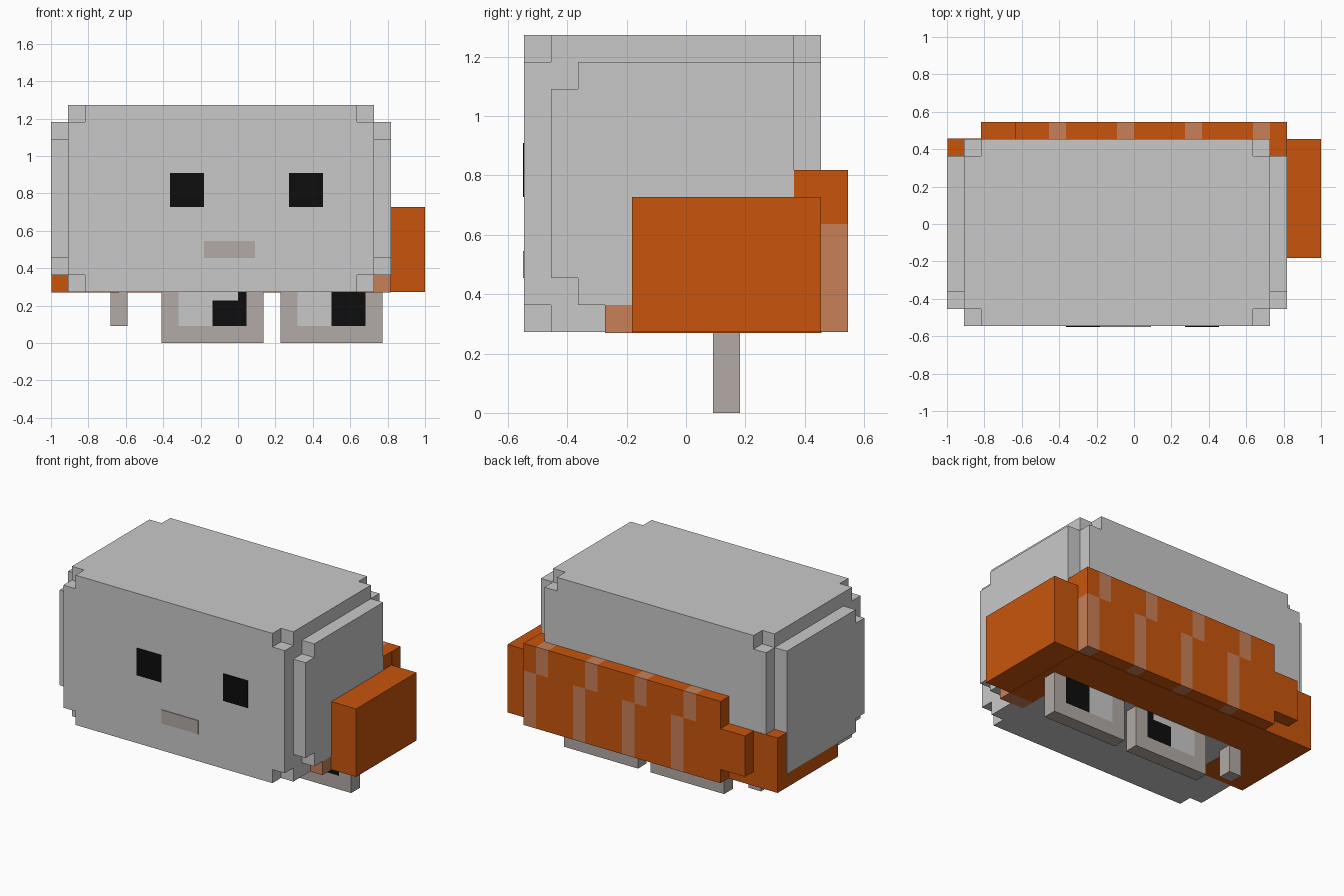
import bpy, bmesh

if "Cube" in bpy.data.objects:
    bpy.data.objects.remove(bpy.data.objects["Cube"])

U = 1 / 11          # one block of the model
E = 0.03            # small offset in blocks, keeps overlapping faces apart

COLOURS = {
    "light grey": (0.584, 0.584, 0.584),
    "orange": (0.578, 0.091, 0.004),
    "pale orange": (0.578, 0.216, 0.098),
    "taupe": (0.445, 0.402, 0.376),
    "black": (0.004, 0.004, 0.004),
}
MATS = []
for name, rgb in COLOURS.items():
    m = bpy.data.materials.new(name)
    m.diffuse_color = (*rgb, 1)
    m.use_nodes = True
    m.node_tree.nodes["Principled BSDF"].inputs["Base Color"].default_value = m.diffuse_color
    MATS.append(m)
GREY, ORANGE, PALE, TAUPE, BLACK = range(5)


def blocks(name, xs, ys, zs, fill):
    """Outer skin of a grid of blocks. fill(x, y, z) gives the colour of the
    block at that centre, or None for an empty one."""
    axes = (xs, ys, zs)
    cells = {}
    for i in range(len(xs) - 1):
        for j in range(len(ys) - 1):
            for k in range(len(zs) - 1):
                c = fill(*((a[n] + a[n + 1]) / 2 for a, n in zip(axes, (i, j, k))))
                if c is not None:
                    cells[i, j, k] = c
    bm = bmesh.new()
    verts = {}

    def vert(p):
        if p not in verts:
            verts[p] = bm.verts.new([a[n] * U for a, n in zip(axes, p)])
        return verts[p]

    for cell, colour in cells.items():
        for d in range(3):
            for side in (0, 1):
                other = list(cell)
                other[d] += 2 * side - 1
                if tuple(other) in cells:
                    continue
                ring = []
                for s, t in ((0, 0), (1, 0), (1, 1), (0, 1)):
                    p = list(cell)
                    p[d] += side
                    p[(d + 1) % 3] += s
                    p[(d + 2) % 3] += t
                    ring.append(vert(tuple(p)))
                f = bm.faces.new(ring if side else ring[::-1])
                f.material_index = colour
    mesh = bpy.data.meshes.new(name)
    bm.to_mesh(mesh)
    bm.free()
    for m in MATS:
        mesh.materials.append(m)
    ob = bpy.data.objects.new(name, mesh)
    bpy.context.collection.objects.link(ob)
    return ob


def box(name, x, y, z, colour):
    return blocks(name, x, y, z, lambda *c: colour)


# Head: a box with one block missing at each of its eight corners
def head_fill(x, y, z):
    corner = (x < -9 or x > 7) and (y < -5 or y > 4) and (z < 4 or z > 13)
    return None if corner else GREY


blocks("head", (-10, -9, 7, 8), (-6, -5, 4, 5), (3, 4, 13, 14), head_fill)


# Side panels with notched front corners
def cheek_fill(x, y, z):
    return None if y < -4 and (z < 5 or z > 12) else GREY


for name, x in (("left_side_panel", -11), ("right_side_panel", 8)):
    blocks(name, (x, x + 1), (-5, -4, 4), (4, 5, 12, 13), cheek_fill)

# Face details as thin plates
for name, x in (("left_eye", -4), ("right_eye", 3)):
    box(name, (x, x + 2), (-6.05, -6), (8, 10), BLACK)
box("mouth", (-2, 1), (-6.05, -6), (5, 6), TAUPE)


# Scarf back with stepped stripes and a shorter left end
def scarf_fill(x, y, z):
    if x < -7 and not 4 < z < 7:
        return None
    cell = int(x + 20) - 20
    stripes = (-5, -1, 3, 7) if z > 7 else (-4, 0, 4, 8)
    return PALE if cell in stripes else ORANGE


blocks("scarf_back", range(-9, 10), (5, 6), (3, 4, 7, 9), scarf_fill)

# Scarf sides, underside and the thick fold on the right
box("scarf_left", (-11 + E, -7), (-2, 5 + E), (3 - E, 7), ORANGE)
blocks("scarf_right", (7, 9 - E), (-3, -2, 5), (3 - E, 4, 9),
       lambda x, y, z: PALE if y < -2 and z < 4 else ORANGE)
box("scarf_underside", (-7, 7), (2, 5), (3 - E, 4), ORANGE)
box("scarf_fold", (9 - E, 11), (-2, 5), (3, 8), ORANGE)


# Feet: a taupe rim around a grey and black middle
def foot_fill(x0, highlight):
    def fill(x, y, z):
        x -= x0
        if z < 1 or x < 1 or x > 5:
            return TAUPE
        if x < 3 or (highlight and z > 2.5 and x < 4.5):
            return GREY
        return BLACK
    return fill


for name, x0, highlight in (("middle_foot", -4.5, True), ("right_foot", 2.5, False)):
    blocks(name, [x0 + n for n in (0, 1, 3, 4.5, 5, 6)], (1, 2), (0, 1, 2.5, 3),
           foot_fill(x0, highlight))
box("left_foot", (-7.5, -6.5), (1, 2), (1, 3), TAUPE)
